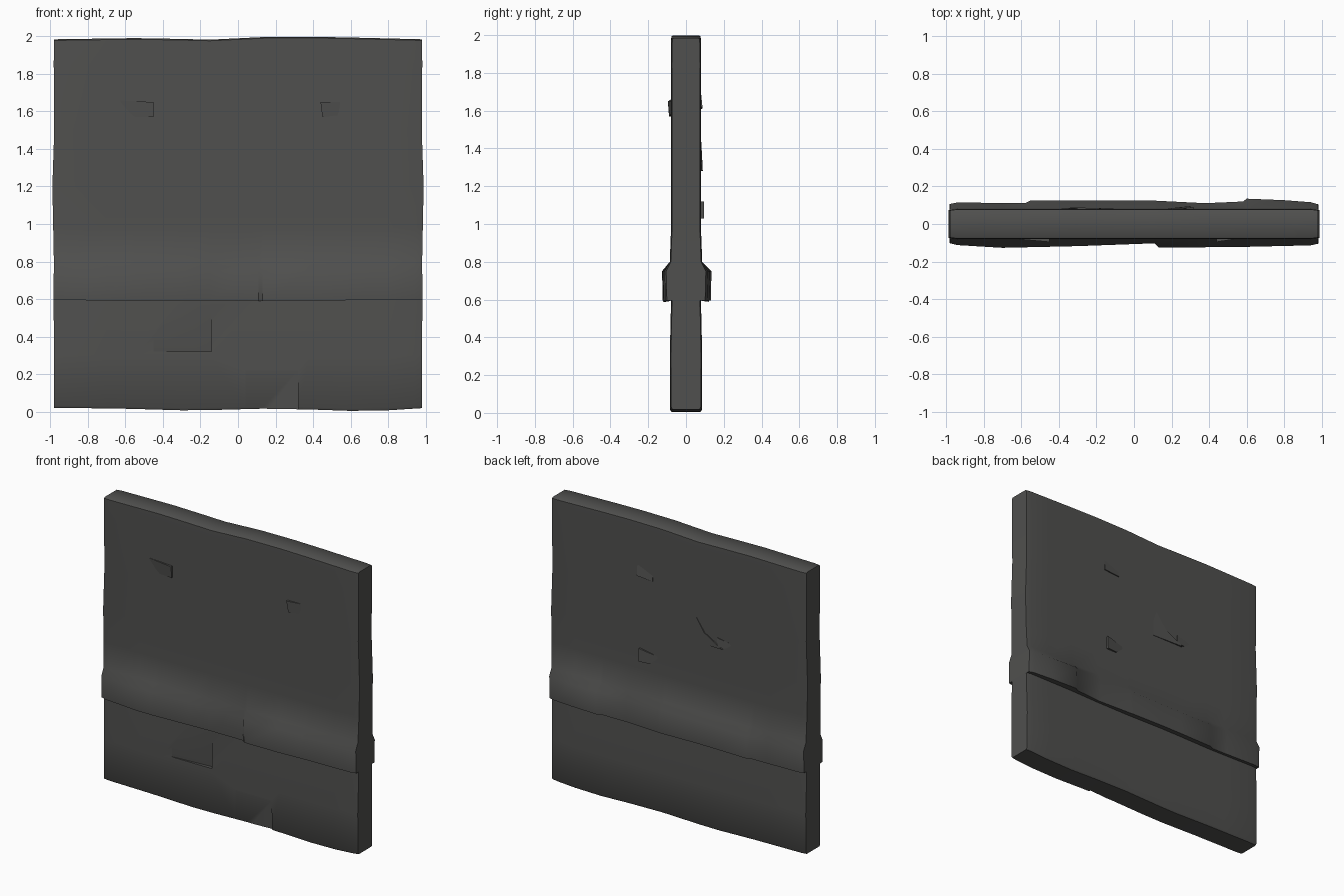
import bpy, bmesh, math

if "Cube" in bpy.data.objects:
    bpy.data.objects.remove(bpy.data.objects["Cube"])

stone = bpy.data.materials.new("dark_stone")
stone.diffuse_color = (0.08, 0.08, 0.077, 1)
stone.use_nodes = True
stone.node_tree.nodes["Principled BSDF"].inputs["Base Color"].default_value = stone.diffuse_color


def lerp(table, x):
    for (x0, v0), (x1, v1) in zip(table, table[1:]):
        if x <= x1:
            return v0 + (v1 - v0) * (x - x0) / (x1 - x0)
    return table[-1][1]


def make(name, verts, faces):
    bm = bmesh.new()
    vs = [bm.verts.new(v) for v in verts]
    for f in faces:
        bm.faces.new([vs[i] for i in f])
    bmesh.ops.recalc_face_normals(bm, faces=bm.faces)
    me = bpy.data.meshes.new(name)
    bm.to_mesh(me)
    bm.free()
    ob = bpy.data.objects.new(name, me)
    bpy.context.collection.objects.link(ob)
    me.materials.append(stone)
    return ob


def smooth(ob, angle):
    bpy.ops.object.select_all(action='DESELECT')
    ob.select_set(True)
    bpy.context.view_layer.objects.active = ob
    bpy.ops.object.shade_smooth_by_angle(angle=math.radians(angle))


# Wavy outlines of the wall along x
TOP = [(-.98, 1.985), (-.5, 1.992), (-.15, 1.983), (.2, 2.0), (.5, 1.997), (.98, 1.985)]
BOTTOM = [(-.98, .02), (-.6, .015), (-.25, .005), (.2, .017), (.7, 0), (.98, .018)]
FRONT = [(-.98, .11), (-.7, .127), (-.3, .118), (.11, .103), (.13, .124), (.5, .124), (.98, .113)]
BACK = [(-.98, .115), (-.58, .111), (-.55, .125), (.1, .125), (.38, .111), (.58, .12),
        (.6, .135), (.8, .127), (.98, .113)]
LIP = [(-.98, .603), (-.6, .595), (-.2, .6), (.25, .592), (.6, .6), (.98, .6)]
SIDE = [(0, .982), (.4, .98), (.6, .984), (.8, .982), (1.2, .99), (1.5, .98), (1.8, .983), (2, .982)]


# Wall cross-section with the projecting ledge
def half(x, ledge):
    lip = lerp(LIP, x)
    return [(.076, lerp(BOTTOM, x)), (.084, lerp(BOTTOM, x) + .012), (.086, .3), (.079, lip),
            (ledge - .004, lip - .006), (ledge, .75), (.086, .8), (.079, .98), (.079, 1.2),
            (.079, 1.5), (.08, 1.85), (.078, lerp(TOP, x) - .006), (.07, lerp(TOP, x))]


stations = [-.98, -.94, -.7, -.58, -.55, -.3, -.15, .11, .13, .38, .58, .6, .8, .94, .98]
verts, faces = [], []
for x in stations:
    front = half(x, lerp(FRONT, x))
    back = half(x, lerp(BACK, x))
    tip = .93 if abs(x) > .97 else 1
    ring = [(-y * tip, z) for y, z in front] + [(y * tip, z) for y, z in reversed(back)]
    verts += [(x * lerp(SIDE, z) / .98, y, z) for y, z in ring]
n = 26
for s in range(len(stations) - 1):
    for i in range(n):
        j = (i + 1) % n
        faces.append((s * n + i, s * n + j, (s + 1) * n + j, (s + 1) * n + i))
# End faces as strips between front and back
for base in (0, (len(stations) - 1) * n):
    for i in range(12):
        faces.append((base + i, base + i + 1, base + n - 2 - i, base + n - 1 - i))
wall = make("wall_panel", verts, faces)


# Sloped slab: four (x, z, y) corners joined to a plane at y = base
def wedge(name, corners, base):
    v = [(x, y, z) for x, z, y in corners] + [(x, base, z) for x, z, y in corners]
    f = [(0, 1, 2, 3), (7, 6, 5, 4)] + [(i, (i + 1) % 4, (i + 1) % 4 + 4, i + 4) for i in range(4)]
    return make(name, v, f)


# Broken recesses in the lower front
cutters = [
    wedge("recess_cutter_middle", [(-.45, .32, -.083), (-.14, .32, -.058), (-.14, .575, -.081),
                                   (-.45, .575, -.085)], -.1),
    wedge("recess_cutter_bottom", [(.04, -.02, -.083), (.32, -.02, -.06), (.32, .22, -.083),
                                   (.04, .22, -.085)], -.12)]
bpy.context.view_layer.objects.active = wall
for c in cutters:
    m = wall.modifiers.new("recess", 'BOOLEAN')
    m.operation, m.solver, m.object = 'DIFFERENCE', 'EXACT', c
    bpy.ops.object.modifier_apply(modifier=m.name)
    bpy.data.objects.remove(c)
smooth(wall, 42)

# Small raised chips, feathered on one edge and sharp on the other
chips = [
    ("front_chip_left", -1, [(-.66, 1.66, .077), (-.55, 1.57, .08), (-.45, 1.57, .09), (-.45, 1.65, .096)]),
    ("front_chip_right", -1, [(.44, 1.65, .096), (.45, 1.57, .088), (.53, 1.58, .08), (.56, 1.65, .077)]),
    ("back_chip_upper", 1, [(.32, 1.7, .079), (.32, 1.62, .087), (.2, 1.61, .086), (.2, 1.66, .077)]),
    ("back_chip_middle", 1, [(-.1, 1.5, .077), (-.1, 1.28, .081), (-.34, 1.28, .089), (-.2, 1.36, .085)]),
    ("back_chip_small", 1, [(-.3, 1.35, .084), (-.3, 1.29, .087), (-.36, 1.29, .085), (-.42, 1.33, .077)]),
    ("back_chip_lower", 1, [(.3, 1.12, .094), (.3, 1.03, .095), (.22, 1.03, .087), (.15, 1.09, .077)])]
for name, side, pts in chips:
    smooth(wedge(name, [(x, z, y * side) for x, z, y in pts], .06 * side), 30)
